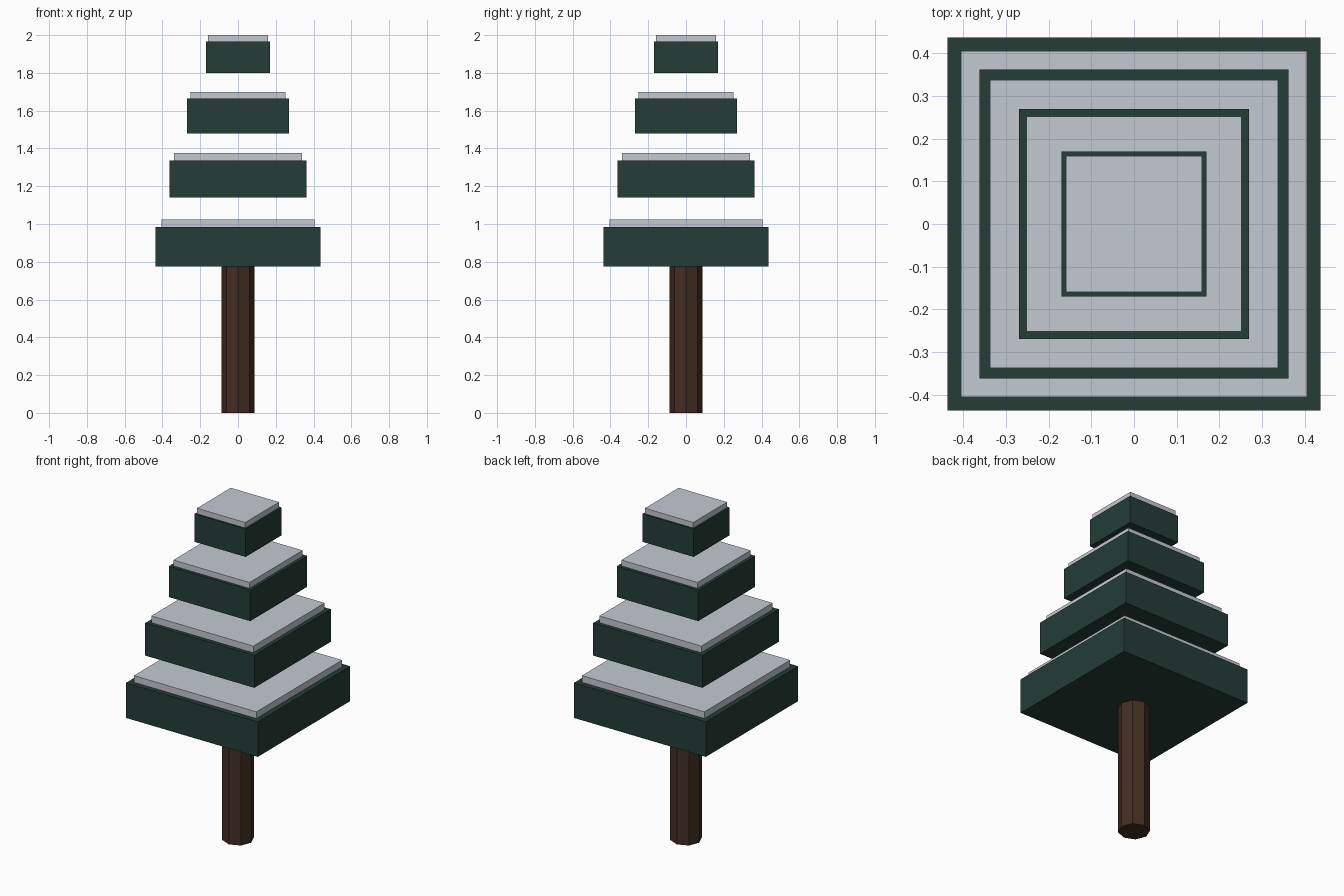
import bpy

cube = bpy.data.objects.get("Cube")
if cube:
    bpy.data.objects.remove(cube, do_unlink=True)


def make_material(name, rgb):
    mat = bpy.data.materials.new(name)
    mat.use_nodes = True
    color = (*rgb, 1.0)
    mat.diffuse_color = color
    bsdf = next(n for n in mat.node_tree.nodes if n.type == "BSDF_PRINCIPLED")
    bsdf.inputs["Base Color"].default_value = color
    bsdf.inputs["Roughness"].default_value = 0.9
    return mat


def finish(name, mat):
    obj = bpy.context.object
    obj.name = name
    obj.data.name = name
    obj.data.materials.append(mat)
    return obj


def slab(name, half, bottom, top, mat):
    bpy.ops.mesh.primitive_cube_add(size=2, location=(0, 0, (bottom + top) / 2))
    obj = finish(name, mat)
    obj.scale = (half, half, (top - bottom) / 2)
    bpy.ops.object.transform_apply(location=False, rotation=False, scale=True)


bark = make_material("dark brown bark", (0.055, 0.027, 0.017))
needles = make_material("dark green needles", (0.018, 0.046, 0.037))
snow = make_material("pale grey snow", (0.55, 0.59, 0.65))

# Octagonal trunk, ending just inside the lowest tier
trunk_height = 0.79
bpy.ops.mesh.primitive_cylinder_add(vertices=8, radius=0.087, depth=trunk_height,
                                    location=(0, 0, trunk_height / 2))
finish("trunk", bark)

# Floating square tiers, each capped by a thin snow slab
# (name, foliage half width, snow half width, bottom, foliage top, snow top)
tiers = [
    ("lowest", 0.437, 0.406, 0.775, 0.985, 1.025),
    ("lower", 0.362, 0.338, 1.14, 1.335, 1.375),
    ("upper", 0.27, 0.252, 1.48, 1.665, 1.70),
    ("top", 0.17, 0.16, 1.80, 1.967, 2.0),
]
for name, half, snow_half, bottom, top, snow_top in tiers:
    slab(name + "_foliage", half, bottom, top, needles)
    slab(name + "_snow", snow_half, top, snow_top, snow)
